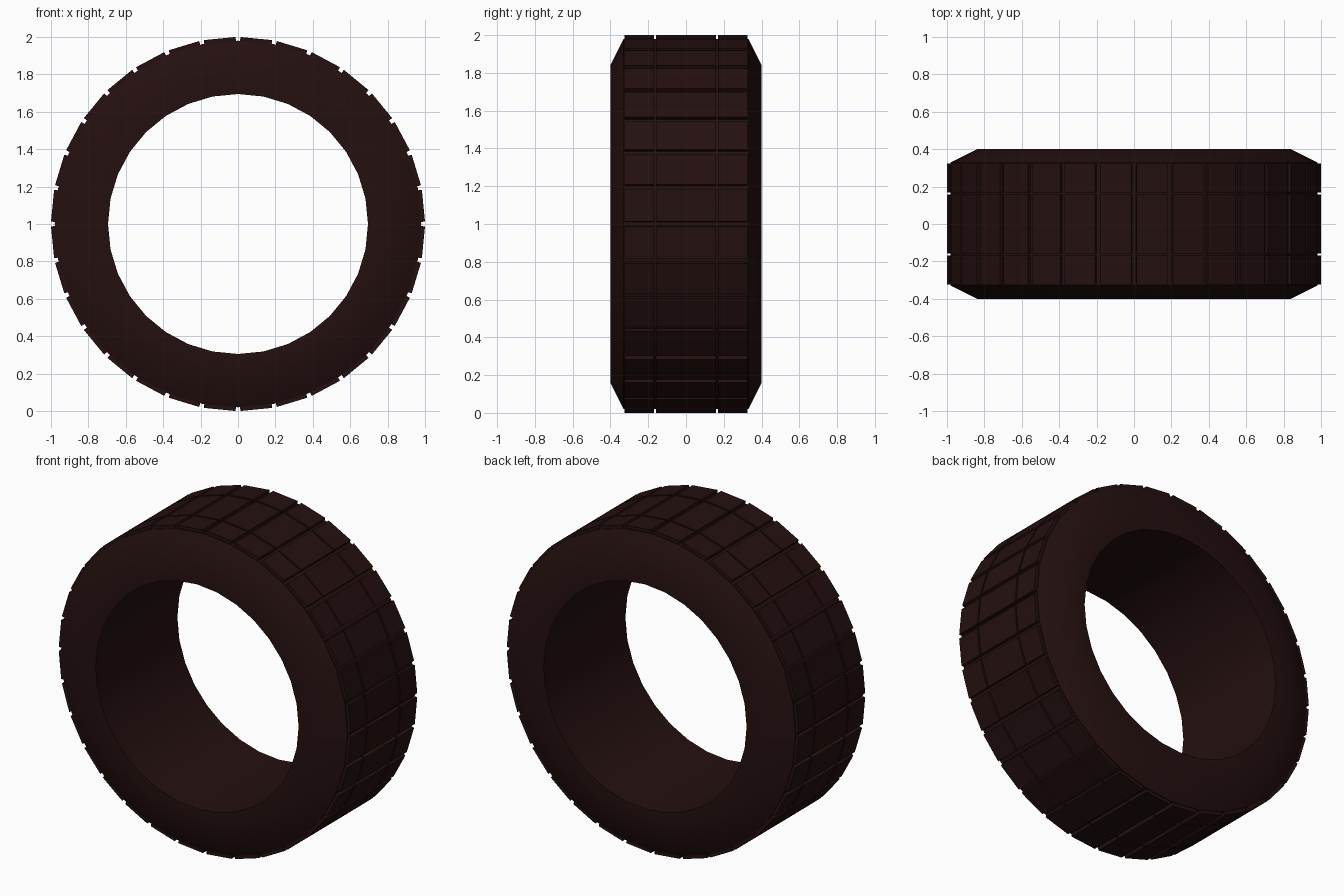
import bpy, bmesh, math
from mathutils import Matrix, Vector

if "Cube" in bpy.data.objects:
    bpy.data.objects.remove(bpy.data.objects["Cube"], do_unlink=True)

SEGMENTS = 32
STRETCH = 2.0        # temporary widening, so ring grooves end up half as wide as cross grooves
CENTRE = Vector((0, 0, 1))

rubber = bpy.data.materials.new("dark rubber")
rubber.use_nodes = True
colour = (0.018, 0.005, 0.005, 1)
rubber.diffuse_color = colour
rubber.node_tree.nodes["Principled BSDF"].inputs["Base Color"].default_value = colour
rubber.node_tree.nodes["Principled BSDF"].inputs["Roughness"].default_value = 0.9

# Closed cross-section: (y, radius), revolved around the y axis
profile = [(-0.4, 0.695), (-0.4, 0.84), (-0.33, 0.98), (-0.163, 0.98),
           (0.163, 0.98), (0.33, 0.98), (0.4, 0.84), (0.4, 0.695)]

bm = bmesh.new()
rings = []
for i in range(SEGMENTS):
    a = 2 * math.pi * i / SEGMENTS
    rings.append([bm.verts.new((r * math.sin(a), y * STRETCH, r * math.cos(a)))
                  for y, r in profile])

tread = []
n = len(profile)
for i in range(SEGMENTS):
    here, after = rings[i], rings[(i + 1) % SEGMENTS]
    for j in range(n):
        k = (j + 1) % n
        face = bm.faces.new((here[j], here[k], after[k], after[j]))
        if 2 <= j <= 4:
            tread.append(face)
bmesh.ops.recalc_face_normals(bm, faces=bm.faces)

# Raised tread blocks: inset every tread face, then extrude it outward
bmesh.ops.inset_individual(bm, faces=tread, thickness=0.011, use_even_offset=True)
blocks = bmesh.ops.extrude_discrete_faces(bm, faces=tread)["faces"]
for face in blocks:
    face.normal_update()
    bmesh.ops.translate(bm, verts=face.verts, vec=face.normal * 0.021)

bmesh.ops.scale(bm, vec=(1, 1 / STRETCH, 1), verts=bm.verts)
bmesh.ops.transform(bm, matrix=Matrix.Translation(CENTRE), verts=bm.verts)
bmesh.ops.recalc_face_normals(bm, faces=bm.faces)

mesh = bpy.data.meshes.new("tyre")
bm.to_mesh(mesh)
bm.free()
mesh.materials.append(rubber)
tyre = bpy.data.objects.new("tyre", mesh)
bpy.context.collection.objects.link(tyre)

# Smooth round the ring, crisp at the block edges
bpy.context.view_layer.objects.active = tyre
tyre.select_set(True)
bpy.ops.object.shade_smooth_by_angle(angle=math.radians(30))
